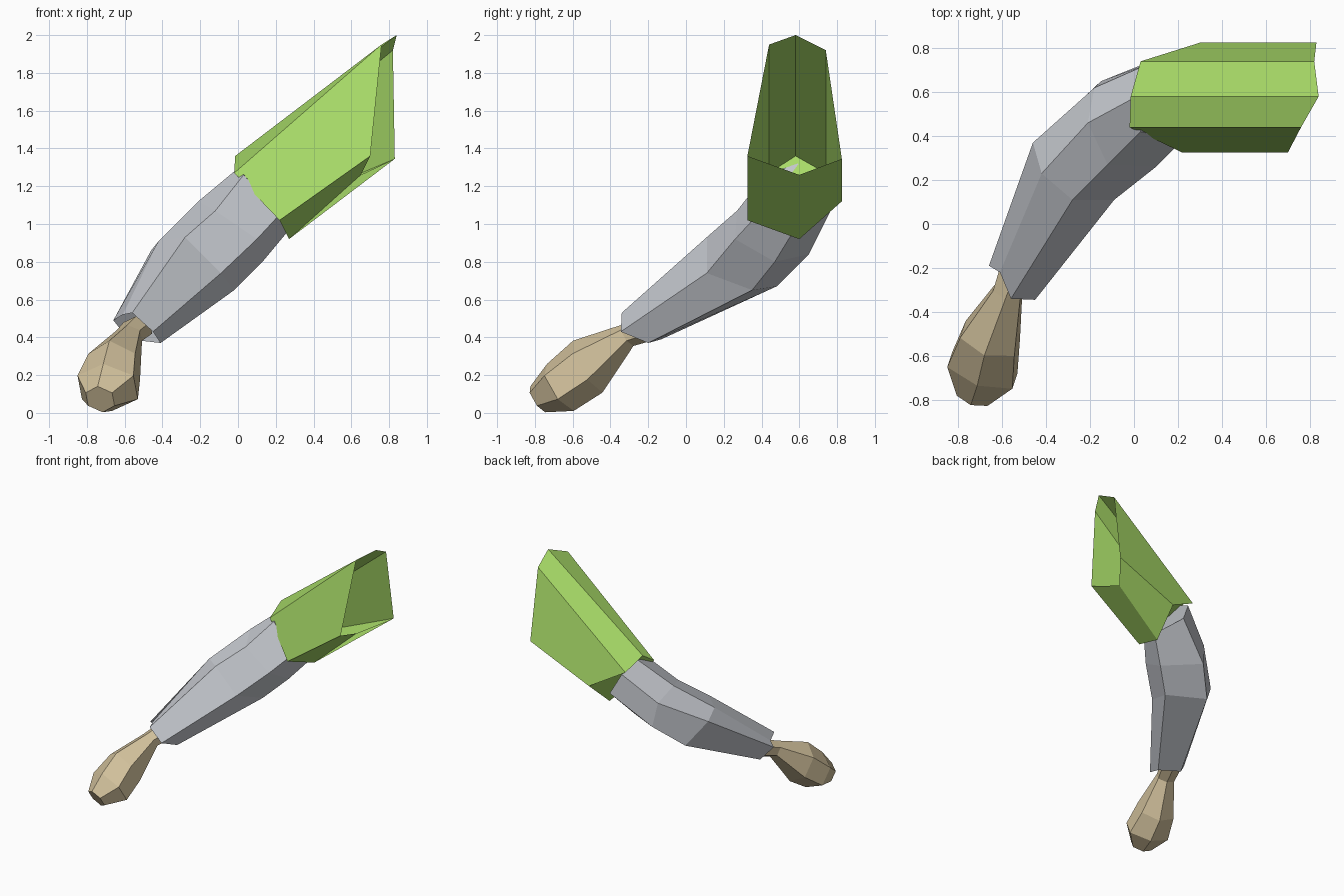
import bpy, bmesh, math
from mathutils import Vector

if "Cube" in bpy.data.objects:
    bpy.data.objects.remove(bpy.data.objects["Cube"])


def material(name, color):
    m = bpy.data.materials.new(name)
    m.diffuse_color = (*color, 1)
    m.use_nodes = True
    m.node_tree.nodes["Principled BSDF"].inputs["Base Color"].default_value = m.diffuse_color
    return m


def loft(name, rings, mat, cap_start=True, cap_end=True):
    """Skin a tube over a list of six-sided rings."""
    bm = bmesh.new()
    loops = [[bm.verts.new(p) for p in ring] for ring in rings]
    n = len(loops[0])
    for a, b in zip(loops, loops[1:]):
        for i in range(n):
            j = (i + 1) % n
            bm.faces.new((a[i], a[j], b[j], b[i]))
    if cap_start:
        bm.faces.new(loops[0][::-1])
    if cap_end:
        bm.faces.new(loops[-1])
    bmesh.ops.recalc_face_normals(bm, faces=bm.faces)
    mesh = bpy.data.meshes.new(name)
    bm.to_mesh(mesh)
    bm.free()
    mesh.materials.append(mat)
    ob = bpy.data.objects.new(name, mesh)
    bpy.context.collection.objects.link(ob)
    return ob


def hexagon(center, axis, side_r, up_r):
    """Hexagon across an axis, with one corner pointing up."""
    d = Vector(axis).normalized()
    up = (Vector((0, 0, 1)) - d.z * d).normalized()
    side = d.cross(up)
    return [Vector(center) + side * side_r * math.sin(k * math.pi / 3)
            + up * up_r * math.cos(k * math.pi / 3) for k in range(6)]


green = material("sleeve green", (0.40, 0.72, 0.14))
grey = material("arm grey", (0.56, 0.58, 0.62))
tan = material("hand tan", (0.64, 0.53, 0.33))

# Flared sleeve: closed round the arm, open at the shoulder
cuff = [(-.015, .58, 1.36), (-.02, .44, 1.27), (.22, .325, 1.02),
        (.27, .60, .92), (.30, .825, 1.12), (.03, .74, 1.27)]
shoulder = [(.84, .58, 2.0), (.76, .44, 1.95), (.70, .325, 1.36),
            (.65, .60, 1.26), (.83, .825, 1.345), (.82, .74, 1.92)]
loft("sleeve", [cuff, shoulder], green, cap_end=False)

# Bent arm from wrist to sleeve
wrist = [(-.56, -.34, .53), (-.45, -.345, .43), (-.41, -.20, .37),
         (-.58, -.13, .39), (-.66, -.19, .49), (-.61, -.22, .52)]
forearm = [(-.28, .11, .93), (-.09, .11, .74), (-.02, .35, .65),
           (-.33, .48, .67), (-.46, .37, .86), (-.42, .23, .91)]
elbow = [(-.12, .27, 1.07), (.10, .26, .92), (.13, .47, .80),
         (-.15, .65, .84), (-.18, .62, 1.03), (-.21, .46, 1.12)]
upper = [(.03, .42, 1.26), (.22, .38, 1.05), (.28, .58, .98),
         (.15, .77, 1.08), (.07, .73, 1.24), (.03, .59, 1.32)]
loft("arm", [wrist, forearm, elbow, upper], grey, cap_start=False)

# Club-shaped hand
axis = (-.18, -.54, -.34)
hand = [hexagon((-.53, -.19, .45), axis, .085, .07),
        hexagon((-.575, -.31, .41), axis, .075, .065),
        hexagon((-.655, -.52, .245), axis, .15, .16),
        hexagon((-.69, -.665, .135), axis, .18, .145),
        hexagon((-.73, -.785, .072), axis, .085, .08)]
loft("hand", hand, tan)
